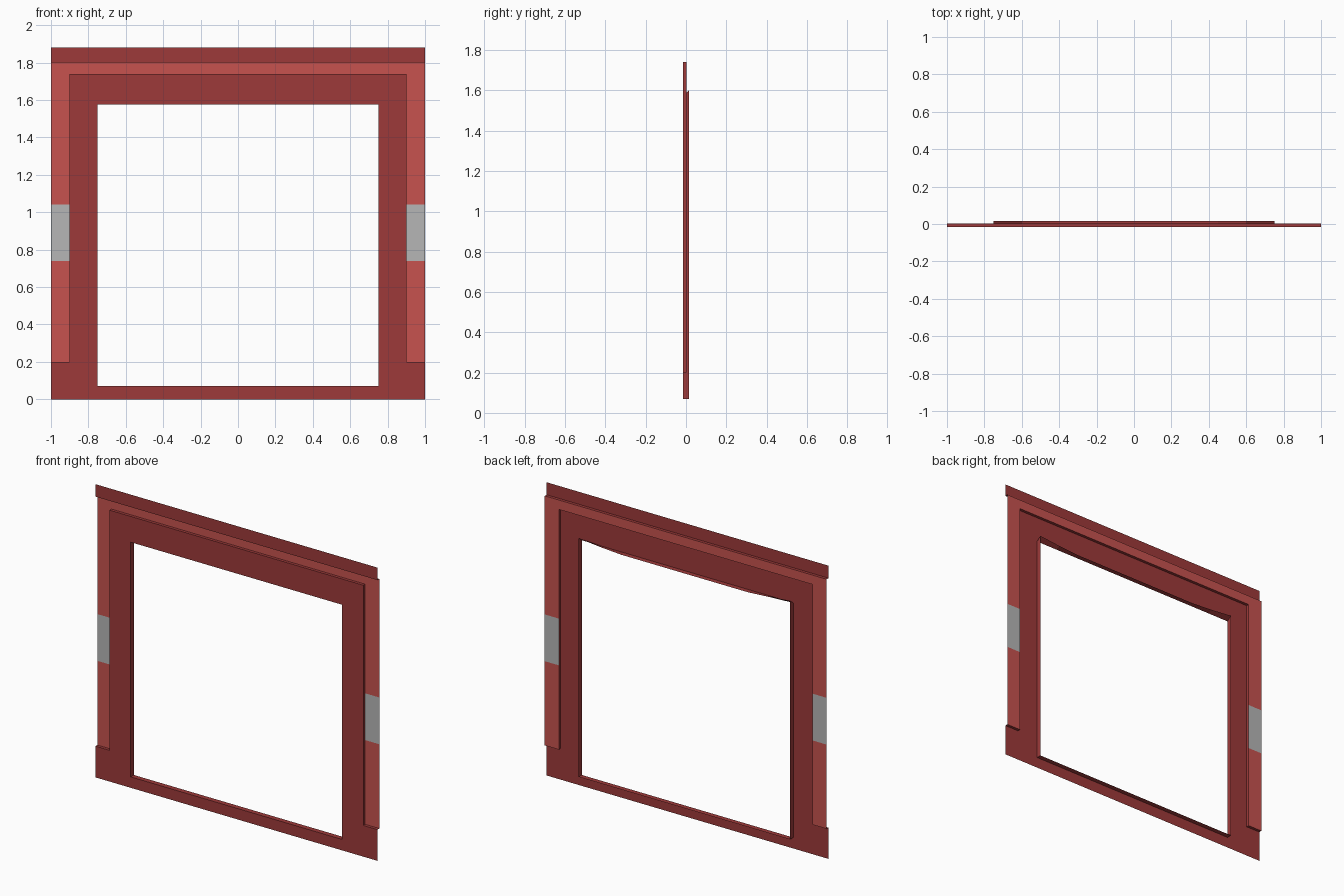
import bpy, bmesh

if "Cube" in bpy.data.objects:
    bpy.data.objects.remove(bpy.data.objects["Cube"])


def material(name, rgb):
    m = bpy.data.materials.new(name)
    m.diffuse_color = (*rgb, 1)
    m.use_nodes = True
    m.node_tree.nodes["Principled BSDF"].inputs["Base Color"].default_value = m.diffuse_color
    return m


DARK = material("dark red", (0.34, 0.042, 0.042))
LIGHT = material("light red", (0.57, 0.086, 0.078))
GREY = material("grey", (0.47, 0.47, 0.47))

FRONT, RECESS, BACK = -0.016, 0.003, 0.016   # depth layers
OPEN_X, POST_X, SIDE_X = 0.75, 0.90, 1.0
SILL_Z, FOOT_Z, HEAD_Z = 0.07, 0.20, 1.575
LEDGE_Z, RAIL_Z, TOP_Z = 1.74, 1.80, 1.88


def sheet(name, polys, mat, mirror=False):
    """Thin sheet part from polygons, optionally mirrored across x = 0."""
    bm = bmesh.new()
    for poly in polys:
        bm.faces.new([bm.verts.new(p) for p in poly])
        if mirror:
            bm.faces.new([bm.verts.new((-x, y, z)) for x, y, z in reversed(poly)])
    bmesh.ops.remove_doubles(bm, verts=bm.verts, dist=1e-5)
    me = bpy.data.meshes.new(name)
    bm.to_mesh(me)
    bm.free()
    me.materials.append(mat)
    ob = bpy.data.objects.new(name, me)
    bpy.context.collection.objects.link(ob)
    return ob


def facing(x0, x1, z0, z1, y):
    """Rectangle facing the front."""
    return [(x0, y, z0), (x1, y, z0), (x1, y, z1), (x0, y, z1)]


def level(x0, x1, z, y0, y1):
    """Horizontal rectangle facing up."""
    return [(x0, y0, z), (x1, y0, z), (x1, y1, z), (x0, y1, z)]


# raised front panels
sheet("bottom_panel", [facing(-SIDE_X, SIDE_X, 0, SILL_Z, FRONT)], DARK)
sheet("post_panel", [facing(OPEN_X, POST_X, SILL_Z, LEDGE_Z, FRONT)], DARK, True)
sheet("foot_panel", [facing(POST_X, SIDE_X, SILL_Z, FOOT_Z, FRONT)], DARK, True)
sheet("header_panel", [facing(-OPEN_X, OPEN_X, HEAD_Z, LEDGE_Z, FRONT)], DARK)
sheet("top_rail", [facing(-SIDE_X, SIDE_X, RAIL_Z, TOP_Z, FRONT)], DARK)

# recessed border with grey plates
sheet("recessed_side", [facing(POST_X, SIDE_X, FOOT_Z, 0.74, RECESS),
                        facing(POST_X, SIDE_X, 1.04, RAIL_Z, RECESS)], LIGHT, True)
sheet("recessed_top", [facing(-POST_X, POST_X, LEDGE_Z, RAIL_Z, RECESS)], LIGHT)
sheet("grey_plate", [facing(POST_X, SIDE_X, 0.74, 1.04, RECESS)], GREY, True)

# step walls between the raised panels and the recess
sheet("step_side", [[(POST_X, FRONT, FOOT_Z), (POST_X, RECESS, FOOT_Z),
                     (POST_X, RECESS, LEDGE_Z), (POST_X, FRONT, LEDGE_Z)]], DARK, True)
sheet("foot_ledge", [level(POST_X, SIDE_X, FOOT_Z, FRONT, RECESS)], DARK, True)
sheet("header_ledge", [level(-POST_X, POST_X, LEDGE_Z, FRONT, RECESS)], DARK)
sheet("rail_underside", [level(-SIDE_X, SIDE_X, RAIL_Z, FRONT, RECESS)[::-1]], DARK)

# reveal around the opening; its back top edge rises towards the corners
CORNER_Z = 1.60
sheet("opening_sill", [level(-OPEN_X, OPEN_X, SILL_Z, FRONT, BACK)], DARK)
sheet("opening_side", [[(OPEN_X, FRONT, HEAD_Z), (OPEN_X, BACK, CORNER_Z),
                        (OPEN_X, BACK, SILL_Z), (OPEN_X, FRONT, SILL_Z)]], DARK, True)
edge = [(-0.75, CORNER_Z), (-0.6, 1.585), (-0.45, HEAD_Z),
        (0.45, HEAD_Z), (0.6, 1.585), (0.75, CORNER_Z)]
sheet("opening_soffit", [[(xa, FRONT, HEAD_Z), (xa, BACK, za), (xb, BACK, zb), (xb, FRONT, HEAD_Z)]
                         for (xa, za), (xb, zb) in zip(edge, edge[1:])], DARK)
